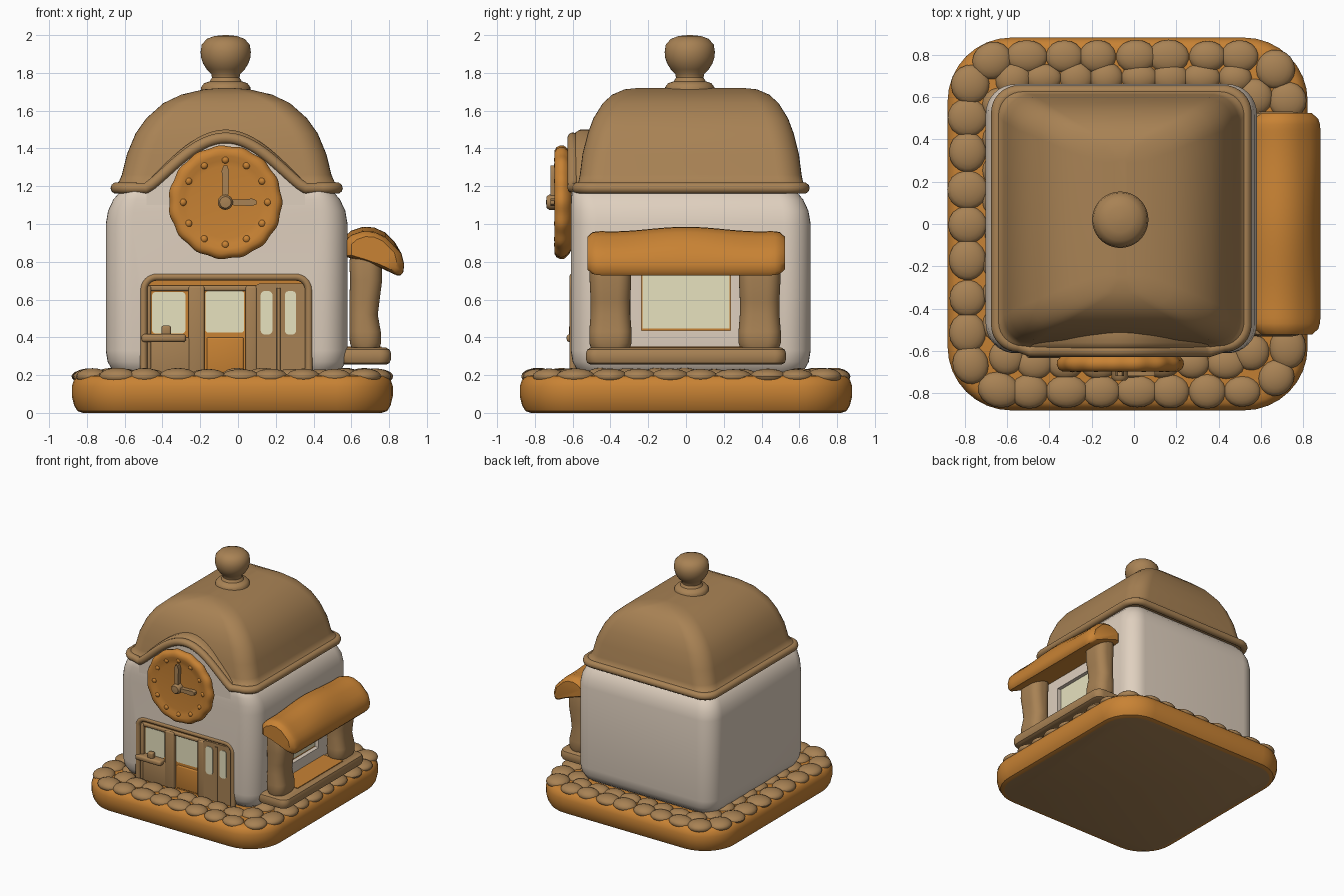
import bpy, bmesh, math, random
from mathutils import Matrix, Vector

if "Cube" in bpy.data.objects:
    bpy.data.objects.remove(bpy.data.objects["Cube"])
random.seed(4)


def material(name, col):
    m = bpy.data.materials.new(name)
    m.diffuse_color = (*col, 1)
    m.use_nodes = True
    m.node_tree.nodes["Principled BSDF"].inputs["Base Color"].default_value = m.diffuse_color
    return m


BROWN = material("clay brown", (0.392, 0.223, 0.089))
ORANGE = material("caramel orange", (0.58, 0.225, 0.034))
WHITE = material("cream plaster", (0.74, 0.63, 0.52))
GLASS = material("pale glass", (0.83, 0.79, 0.54))


def finish(name, bm, mat):
    bmesh.ops.recalc_face_normals(bm, faces=bm.faces)
    me = bpy.data.meshes.new(name)
    bm.to_mesh(me)
    bm.free()
    ob = bpy.data.objects.new(name, me)
    bpy.context.collection.objects.link(ob)
    me.materials.append(mat)
    return ob


def skin(name, loops, mat):
    """Closed solid through a series of equal-length loops."""
    bm = bmesh.new()
    rows = [[bm.verts.new(p) for p in loop] for loop in loops]
    n = len(rows[0])
    for a, b in zip(rows, rows[1:]):
        for i in range(n):
            j = (i + 1) % n
            bm.faces.new((a[i], a[j], b[j], b[i]))
    bm.faces.new(rows[0])
    bm.faces.new(rows[-1])
    return finish(name, bm, mat)


def rrect(cx, cy, hx, hy, r, n=8):
    pts = []
    for k, (sx, sy) in enumerate(((1, 1), (-1, 1), (-1, -1), (1, -1))):
        for i in range(n + 1):
            a = math.pi / 2 * (k + i / n)
            pts.append((cx + sx * (hx - r) + r * math.cos(a), cy + sy * (hy - r) + r * math.sin(a)))
    return pts


def loft(name, rings, mat):
    """rings: (cx, cy, hx, hy, corner radius, z)"""
    return skin(name, [[(x, y, g[5]) for x, y in rrect(*g[:5])] for g in rings], mat)


def box(name, x, y, z, mat, bevel=0.0):
    bm = bmesh.new()
    bmesh.ops.create_cube(bm, size=1)
    for v in bm.verts:
        v.co = [(s[0] + s[1]) / 2 + c * (s[1] - s[0]) for s, c in zip((x, y, z), v.co)]
    if bevel:
        bmesh.ops.bevel(bm, geom=bm.edges[:], offset=bevel, segments=3, profile=0.5, affect='EDGES')
    return finish(name, bm, mat)


def plate(name, x, z, r, y0, y1, mat):
    """Rounded panel facing the front."""
    out = rrect(sum(x) / 2, sum(z) / 2, (x[1] - x[0]) / 2, (z[1] - z[0]) / 2, r)
    return skin(name, [[(a, y, b) for a, b in out] for y in (y0, y1)], mat)


def tube(name, pts, r, mat, closed=False):
    cu = bpy.data.curves.new(name, 'CURVE')
    cu.dimensions = '3D'
    cu.bevel_depth, cu.bevel_resolution, cu.use_fill_caps = r, 3, True
    sp = cu.splines.new('POLY')
    sp.points.add(len(pts) - 1)
    for p, q in zip(sp.points, pts):
        p.co = (*q, 1)
    sp.use_cyclic_u = closed
    ob = bpy.data.objects.new(name, cu)
    bpy.context.collection.objects.link(ob)
    cu.materials.append(mat)
    bpy.ops.object.select_all(action='DESELECT')
    ob.select_set(True)
    bpy.context.view_layer.objects.active = ob
    bpy.ops.object.convert(target='MESH')


# Base slab with a brown underside
base = loft("base_slab", [(-0.03, 0, 0.85 - i, 0.88 - i, 0.3 - i, z) for i, z in
            ((0.06, 0), (0.03, 0.01), (0.012, 0.04), (0, 0.09), (0, 0.14), (0.012, 0.175), (0.035, 0.195), (0.07, 0.2))], ORANGE)
base.data.materials.append(BROWN)
for f in base.data.polygons:
    if f.normal.z < -0.95:
        f.material_index = 1

# Paving stones in two rings
bm = bmesh.new()
for cx, cy, hx, hy, r, step, w in ((-0.03, 0, 0.755, 0.79, 0.2, 0.165, 0.076), (-0.03, 0.015, 0.6, 0.675, 0.1, 0.15, 0.07)):
    loop = [Vector(p) for p in rrect(cx, cy, hx, hy, r)]
    loop.append(loop[0])
    total = sum((b - a).length for a, b in zip(loop, loop[1:]))
    count = round(total / step)
    for k in range(count):
        d = total * (k + random.uniform(-0.08, 0.08)) / count % total
        for a, b in zip(loop, loop[1:]):
            if d <= (b - a).length:
                break
            d -= (b - a).length
        p, t = a + (b - a).normalized() * d, b - a
        wide = w * (1 + 0.18 * abs(t.normalized().y))
        s = Matrix.Diagonal((step * random.uniform(0.53, 0.62), wide * random.uniform(0.95, 1.08), random.uniform(0.038, 0.046), 1))
        bmesh.ops.create_uvsphere(bm, u_segments=18, v_segments=10, radius=1, matrix=Matrix.Translation((p.x, p.y, 0.193))
                                  @ Matrix.Rotation(math.atan2(t.y, t.x), 4, 'Z') @ s)
finish("paving_stones", bm, BROWN)

# House body with recesses for the shop front and the side window
body = loft("house_body", [(-0.06, 0.025 - s, 0.64 - i, 0.635 - i + s, 0.14 - i * 0.5, z) for i, s, z in
            ((0.08, 0, 0.19), (0.035, 0, 0.225), (0.01, 0, 0.27), (0, 0, 0.33), (0, 0, 1.0), (0.012, 0.006, 1.07),
             (0.04, 0.019, 1.13), (0.075, 0.034, 1.17), (0.12, 0.05, 1.2))], WHITE)
cutters = [plate("cutter_front", (-0.5, 0.375), (0.1, 0.72), 0.07, -0.75, -0.55, ORANGE),
           box("cutter_side", (0.53, 0.7), (-0.235, 0.235), (0.435, 0.74), ORANGE)]
bpy.context.view_layer.objects.active = body
for c in cutters:
    c.hide_render = True
    mod = body.modifiers.new("cut", 'BOOLEAN')
    mod.operation, mod.solver, mod.object = 'DIFFERENCE', 'EXACT', c
    bpy.ops.object.modifier_apply(modifier=mod.name)
    bpy.data.objects.remove(c)

# Domed roof
loft("roof_dome", [(-0.06, 0.025, hx, hy, r, z) for hx, hy, r, z in
     ((0.6, 0.612, 0.1, 1.17), (0.6, 0.612, 0.1, 1.205), (0.57, 0.594, 0.12, 1.225), (0.555, 0.587, 0.13, 1.26),
      (0.528, 0.573, 0.13, 1.37), (0.482, 0.545, 0.13, 1.48), (0.425, 0.515, 0.12, 1.56), (0.335, 0.465, 0.11, 1.64),
      (0.24, 0.415, 0.1, 1.685), (0.12, 0.35, 0.08, 1.713), (0.03, 0.28, 0.02, 1.72))], BROWN)


# Arched gable, its hood and the eave roll that follows it
def bell(off=0.0, n=32):
    pts = []
    for i in range(n + 1):
        t = -1 + 2 * i / n
        pts.append((-0.065 + t * (0.42 + off), 1.18 + (0.265 + off) * (0.5 + 0.5 * math.cos(math.pi * t)) ** 0.58))
    return pts


def arch_solid(name, slices, floor, mat):
    loops = []
    for y, off in slices:
        b = bell(off)
        loops.append([(x, y, z) for x, z in [(b[0][0], floor)] + b + [(b[-1][0], floor)]])
    skin(name, loops, mat)


arch_solid("gable_wall", ((-0.609, 0), (-0.4, 0)), 1.05, WHITE)
arch_solid("gable_hood", ((-0.6, 0.01), (-0.585, 0.04), (-0.56, 0.055), (-0.5, 0.055), (-0.3, 0.04)), 1.165, BROWN)
eave = [(x, y, 1.19) for x, y in rrect(-0.06, 0.025, 0.585, 0.6, 0.1)]
eave[27:27] = [(x, -0.598, z + 0.01) for x, z in bell()]
tube("roof_eave", eave, 0.03, BROWN, True)


# Turned parts
def turned(name, prof, place, mat, n=48, wave=0.0):
    loops = []
    for r, h in prof:
        ring = []
        for i in range(n):
            a = 2 * math.pi * i / n
            q = r * (1 + wave * math.cos(15 * a) * (r > 0.25))
            ring.append(place(q * math.cos(a), q * math.sin(a), h))
        loops.append(ring)
    skin(name, loops, mat)


turned("roof_knob", ((0.13, 1.69), (0.13, 1.725), (0.115, 1.745), (0.085, 1.755), (0.073, 1.775), (0.077, 1.795), (0.1, 1.818),
       (0.12, 1.85), (0.13, 1.88), (0.133, 1.91), (0.127, 1.95), (0.1, 1.98), (0.06, 1.995), (0.01, 2.0)),
       lambda a, b, h: (-0.065 + a, 0.02 + b, h), BROWN)

# Clock with scalloped rim, hour dots and hands
CX, CZ = -0.067, 1.115
front = lambda a, b, h: (CX + a, -0.6 - h, CZ + b)
turned("clock_face", ((0.24, 0), (0.275, 0.02), (0.297, 0.045), (0.299, 0.065), (0.29, 0.085), (0.27, 0.097),
       (0.245, 0.096), (0.22, 0.088), (0.19, 0.084), (0.02, 0.084)), front, ORANGE, 120, 0.012)
bm = bmesh.new()
for k in range(12):
    a = math.pi * k / 6
    bmesh.ops.create_uvsphere(bm, u_segments=12, v_segments=8, radius=1, matrix=Matrix.Translation(
        front(0.225 * math.cos(a), 0.225 * math.sin(a), 0.084)) @ Matrix.Diagonal((0.02, 0.016, 0.02, 1)))
finish("clock_hour_dots", bm, ORANGE)
turned("clock_hub", ((0.04, 0.07), (0.04, 0.125), (0.03, 0.138), (0.01, 0.14)), front, BROWN, 24)
for name, ang, length in (("clock_hand_up", math.pi / 2, 0.195), ("clock_hand_side", 0.0, 0.165)):
    d, s = (math.cos(ang), math.sin(ang)), (-math.sin(ang), math.cos(ang))
    shape = ((0, -0.014), (0.6, -0.018), (0.85, -0.02), (1, -0.01), (1, 0.01), (0.85, 0.02), (0.6, 0.014), (0, 0.014))
    skin(name, [[front(d[0] * u * length + s[0] * v, d[1] * u * length + s[1] * v, h) for u, v in shape]
                for h in (0.075, 0.118)], BROWN)

# Shop front: backing, frame, posts, door, windows, shelf with cup
plate("shop_backing", (-0.51, 0.385), (0.2, 0.725), 0.07, -0.565, -0.54, ORANGE)
arch = [(x, z) for x, z in rrect(-0.0625, 0.4, 0.4375, 0.32, 0.07) if z > 0.4]
tube("shop_frame", [(0.375, -0.598, 0.2)] + [(x, -0.598, z) for x, z in arch] + [(-0.5, -0.598, 0.2)], 0.02, BROWN)
for i, (a, b) in enumerate(((-0.49, -0.46), (-0.262, -0.178), (0.04, 0.1))):
    box(f"shop_post_{i + 1}", (a, b), (-0.595, -0.55), (0.2, 0.67), BROWN, 0.01)
box("shop_lintel", (-0.48, 0.36), (-0.585, -0.55), (0.645, 0.675), BROWN, 0.01)
box("left_panel", (-0.49, -0.24), (-0.59, -0.55), (0.2, 0.4), BROWN, 0.008)
plate("right_panel", (0.09, 0.365), (0.18, 0.685), 0.03, -0.592, -0.55, BROWN)
for name, x, z, y, r in (("left_window", (-0.455, -0.278), (0.42, 0.64), -0.571, 0.02),
                         ("door_window", (-0.172, 0.032), (0.425, 0.645), -0.571, 0.015),
                         ("slim_window_1", (0.12, 0.182), (0.415, 0.645), -0.597, 0.022),
                         ("slim_window_2", (0.248, 0.308), (0.415, 0.645), -0.597, 0.022)):
    plate(name, x, z, r, y, y + 0.008, GLASS)
tube("door_divider", [(0.215, -0.592, 0.2), (0.215, -0.592, 0.66)], 0.01, BROWN)
box("door_lower_panel", (-0.165, 0.03), (-0.575, -0.55), (0.21, 0.4), ORANGE, 0.01)
box("counter_shelf", (-0.51, -0.275), (-0.632, -0.55), (0.375, 0.417), BROWN, 0.015)
box("counter_cup", (-0.405, -0.355), (-0.62, -0.58), (0.41, 0.462), BROWN, 0.01)

# Side window, ledge and pillars
box("side_window_frame", (0.525, 0.545), (-0.24, 0.24), (0.43, 0.745), ORANGE)
box("side_window_glass", (0.54, 0.549), (-0.23, 0.23), (0.447, 0.74), GLASS)
loft("side_ledge", [(0.67, 0, 0.14 - i, 0.53 - i, 0.06, z) for i, z in
     ((0.025, 0.255), (0.007, 0.265), (0, 0.285), (0, 0.315), (0.007, 0.335), (0.025, 0.345))], BROWN)
box("ledge_inlay", (0.57, 0.76), (-0.3, 0.3), (0.343, 0.351), ORANGE)
for name, cy in (("pillar_front", -0.4), ("pillar_back", 0.39)):
    loft(name, [(cx, cy, hx, hy, 0.07, z) for cx, hx, hy, z in
         ((0.675, 0.07, 0.1, 0.335), (0.675, 0.083, 0.112, 0.37), (0.673, 0.083, 0.112, 0.43), (0.665, 0.075, 0.105, 0.52),
          (0.67, 0.08, 0.105, 0.6), (0.678, 0.085, 0.11, 0.7), (0.675, 0.085, 0.11, 0.8), (0.67, 0.07, 0.1, 0.87))], BROWN)

# Puffy awning over the side window
prof = ((0.56, 0.83), (0.56, 0.93), (0.6, 0.965), (0.66, 0.985), (0.72, 0.982), (0.78, 0.955), (0.83, 0.905), (0.865, 0.845),
        (0.88, 0.785), (0.875, 0.745), (0.86, 0.728), (0.84, 0.728), (0.76, 0.765), (0.66, 0.8))
loops = []
for i in range(41):
    y = -0.522 + 1.045 * i / 40
    e = min(1, min(i, 40 - i) / 3)
    k = 0.75 + 0.25 * math.sqrt(1 - (1 - e) ** 2)
    lift = 0.012 * math.cos(y * 8) - 0.012
    loops.append([(0.72 + (x - 0.72) * k, y, 0.85 + (z - 0.85) * k + (lift if z > 0.9 else 0)) for x, z in prof])
skin("awning", loops, ORANGE)

# Smooth shading that keeps hard edges
bpy.ops.object.select_all(action='SELECT')
bpy.context.view_layer.objects.active = body
bpy.ops.object.shade_smooth_by_angle(angle=math.radians(40))
